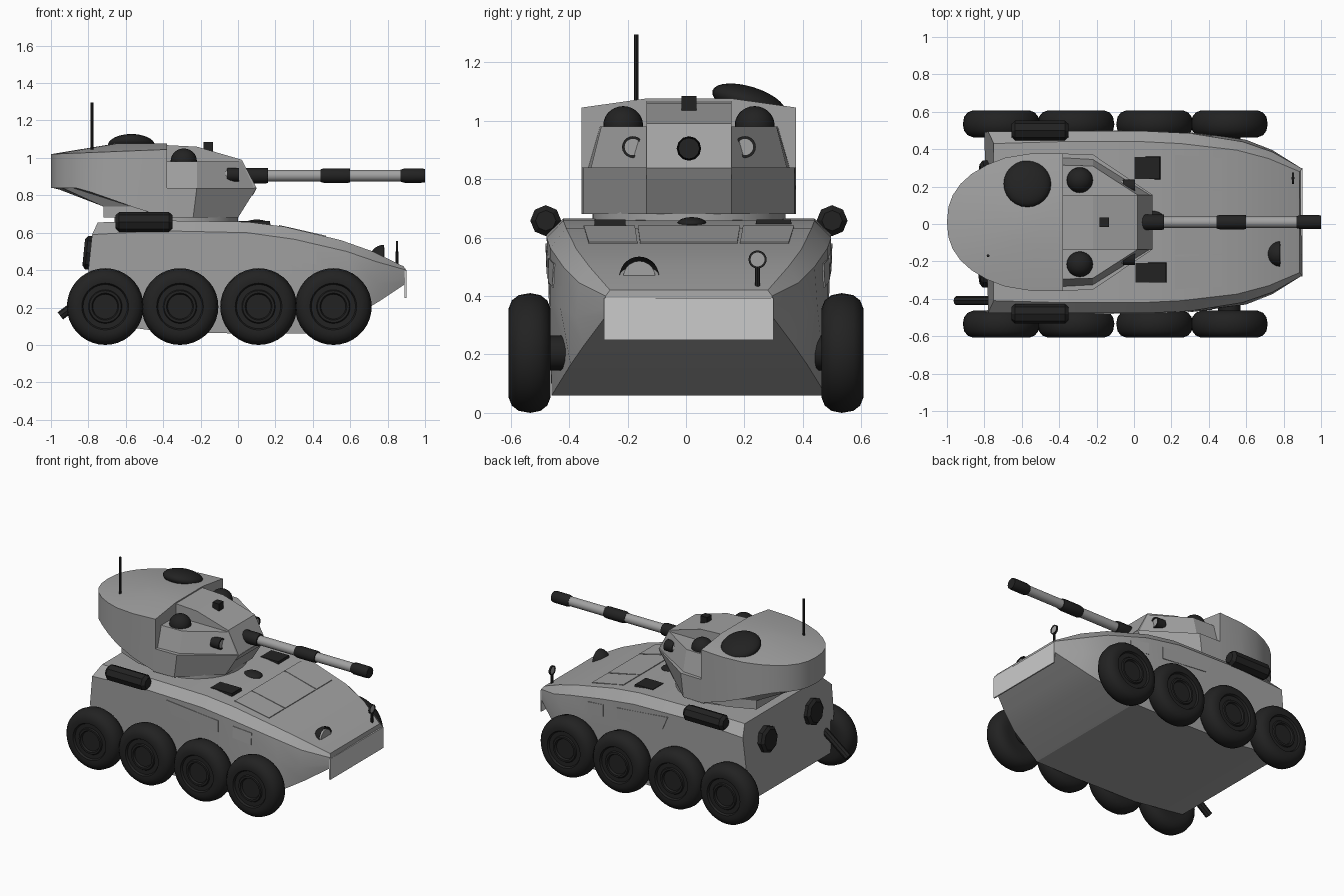
import bpy, bmesh, math
from mathutils import Vector, Matrix
from mathutils.bvhtree import BVHTree

if "Cube" in bpy.data.objects:
    bpy.data.objects.remove(bpy.data.objects["Cube"])

CY = 0.01  # centre line of the body


def material(name, v):
    m = bpy.data.materials.new(name)
    m.diffuse_color = (v, v, v, 1)
    m.use_nodes = True
    m.node_tree.nodes["Principled BSDF"].inputs["Base Color"].default_value = m.diffuse_color
    return m


GREY = material("armour_grey", 0.36)
BLACK = material("rubber_black", 0.016)
LIGHT = material("pale_plate", 0.60)


def finish(name, bm, mat, angle=25):
    bmesh.ops.recalc_face_normals(bm, faces=bm.faces[:])
    me = bpy.data.meshes.new(name)
    bm.to_mesh(me)
    bm.free()
    me.materials.append(mat)
    ob = bpy.data.objects.new(name, me)
    bpy.context.collection.objects.link(ob)
    if angle:
        bpy.ops.object.select_all(action='DESELECT')
        ob.select_set(True)
        bpy.context.view_layer.objects.active = ob
        bpy.ops.object.shade_smooth_by_angle(angle=math.radians(angle))
    return ob


def loft(name, rings, mat, angle=25, cap=True):
    bm = bmesh.new()
    vs = [[bm.verts.new(p) for p in r] for r in rings]
    n = len(rings[0])
    for a, b in zip(vs, vs[1:]):
        for i in range(n):
            j = (i + 1) % n
            bm.faces.new((a[i], a[j], b[j], b[i]))
    if cap:
        bm.faces.new(vs[0])
        bm.faces.new(vs[-1])
    return finish(name, bm, mat, angle)


def mirror(half):
    """Half outline (y >= 0) to a closed ring about the centre line."""
    other = [(x, -y, z) for x, y, z in reversed(half) if y > 1e-6]
    return [(x, y + CY, z) for x, y, z in list(half) + other]


def lathe(name, a, b, profile, mat, n=24, angle=35):
    """Profile of (distance along a-b, radius) spun round that line."""
    a, b = Vector(a), Vector(b)
    q = (b - a).to_track_quat('Z', 'Y')
    rings = [[a + q @ Vector((r * math.cos(2 * math.pi * i / n), r * math.sin(2 * math.pi * i / n), t))
              for i in range(n)] for t, r in profile]
    return loft(name, rings, mat, angle)


def rod(name, a, b, r, mat, n=12):
    return lathe(name, a, b, [(0, r), ((Vector(b) - Vector(a)).length, r)], mat, n)


def box(name, c, s, mat, top=1.0):
    rings = [[(c[0] + sx * k * s[0] / 2, c[1] + sy * k * s[1] / 2, c[2] + sz * s[2] / 2)
              for sx, sy in ((-1, -1), (1, -1), (1, 1), (-1, 1))] for sz, k in ((-1, 1), (1, top))]
    return loft(name, rings, mat, 0)


def dome(name, c, s, mat, tilt=0, keep=None):
    bm = bmesh.new()
    bmesh.ops.create_uvsphere(bm, u_segments=24, v_segments=14, radius=1)
    if keep:  # trim to one side of a plane
        bmesh.ops.bisect_plane(bm, geom=bm.verts[:] + bm.edges[:] + bm.faces[:], plane_co=(0, 0, 0),
                               plane_no=keep, clear_outer=True)
    bm.transform(Matrix.Translation(c) @ Matrix.Rotation(tilt, 4, 'X') @ Matrix.Diagonal((*s, 1)))
    return finish(name, bm, mat, 40)


def ring(name, c, r, t, mat, x0=-0.012, x1=0.012, n=20):
    """Flat ring facing +x."""
    prof = [(x0, r - t), (x0, r), (x1, r), (x1, r - t), (x0, r - t)]
    rings = [[(c[0] + x, c[1] + q * math.cos(2 * math.pi * i / n), c[2] + q * math.sin(2 * math.pi * i / n))
              for i in range(n)] for x, q in prof]
    return loft(name, rings, mat, 30, False)


# Hull: sections from rear to nose (bottom, middle, shoulder, top)
sections = [
    [(-.78, .47, .12), (-.80, .48, .40), (-.78, .485, .59), (-.75, .42, .655)],
    [(-.40, .47, .07), (-.40, .48, .40), (-.40, .487, .61), (-.40, .43, .665)],
    [(.05, .47, .06), (.05, .48, .40), (.05, .487, .60), (.05, .43, .658)],
    [(.40, .47, .06), (.35, .475, .38), (.30, .475, .565), (.25, .42, .632)],
    [(.64, .405, .165), (.60, .44, .36), (.58, .43, .50), (.55, .385, .56)],
    [(.75, .36, .23), (.74, .385, .33), (.74, .375, .445), (.72, .34, .50)],
    [(.90, .285, .33), (.90, .285, .36), (.90, .285, .40), (.885, .27, .42)]]
hull = loft("hull", [mirror(s) for s in sections], GREY, 22)
bm = bmesh.new()
bm.from_mesh(hull.data)
tree = BVHTree.FromBMesh(bm)
bm.free()


def plate(name, pts, d):
    """Thin panel pressed on to the hull along direction d."""
    d = Vector(d)
    hits = [tree.ray_cast(Vector(p), d)[0] for p in pts]
    loft(name, [[h - d * .005 for h in hits], [h + d * .012 for h in hits]], GREY, 0)


# Side and hood panels
for s, side in ((1, "left"), (-1, "right")):
    plate(side + "_long_panel", [(-.21, s, .58), (.18, s, .54), (.18, s, .46), (-.17, s, .49)], (0, -s, 0))
    plate(side + "_short_panel", [(.29, s, .53), (.42, s, .51), (.42, s, .43), (.29, s, .45)], (0, -s, 0))
for i, (y0, y1) in enumerate(((-.35, -.175), (-.165, .185), (.195, .37))):
    plate("hood_panel_%d" % i, [(.22, y0, 1), (.47, y0 * .95, 1), (.47, y1 * .95, 1), (.22, y1, 1)], (0, 0, -1))

# Nose plate
box("nose_plate", (.896, CY, .322), (.009, .58, .144), LIGHT)

# Wheels
tyre = [(0, .12), (.0, .15), (.012, .18), (.035, .198), (.07, .205), (.11, .198), (.133, .18), (.145, .15),
        (.143, .125), (.13, .118), (.13, .09), (.138, .085), (.138, .072), (.125, .066), (.125, .02)]
for s, side in ((1, "left"), (-1, "right")):
    for i, x in enumerate((-.71, -.31, .11, .51)):
        lathe("%s_wheel_%d" % (side, i), (x, s * .463, .205), (x, s, .205), tyre, BLACK, 36, 40)
        rod("%s_axle_%d" % (side, i), (x, s * .40, .205), (x, s * .48, .205), .06, BLACK)
    # Stowage rolls on the hull shoulders
    y = CY + s * .49
    lathe(side + "_stowage_roll", (-.655, y, .658), (-.35, y, .658),
          [(0, .035), (.02, .053), (.285, .053), (.305, .035)], BLACK, 8, 0)
    # Rear octagonal lamps
    lathe("%s_rear_lamp" % side, (-.775, s * .25, .49), (-.825, s * .25, .495),
          [(0, .09), (.035, .09), (.05, .07)], BLACK, 8, 0)

# Exhaust, hood blocks, head lamp and mirror
rod("exhaust", (-.76, -.41, .30), (-.95, -.41, .155), .024, BLACK, 8)
box("left_hatch_block", (.07, .30, .645), (.15, .13, .034), BLACK, .9)
box("right_hatch_block", (.09, -.26, .645), (.17, .11, .034), BLACK, .95)
dome("centre_vent", (.10, .02, .648), (.065, .05, .022), BLACK)
dome("headlamp_hood", (.78, -.16, .465), (.075, .068, .07), BLACK, 0, (1, 0, 0))
rod("headlamp_glass", (.77, -.16, .465), (.783, -.16, .465), .055, GREY, 20)
rod("mirror_post", (.85, .245, .42), (.85, .245, .50), .009, BLACK, 8)
ring("mirror_rim", (.85, .245, .525), .031, .007, BLACK, -.006, .006)
rod("mirror_glass", (.847, .245, .525), (.853, .245, .525), .026, GREY, 16)

# Turret: ring, base, rounded rear body
rod("turret_ring", (-.33, CY, .64), (-.33, CY, .70), .33, GREY, 40)
base = [(-.72, 0), (-.72, .25), (-.55, .32), (-.35, .34)]
flare = [(-.98, 0), (-.94, .18), (-.70, .33), (-.35, .34)]
loft("turret_base", [mirror([(x, y, z) for x, y in o]) for o, z in ((base, .68), (base, .74), (flare, .84))], GREY)
rear = [(-.38 - .62 * math.cos(a), .367 * min(1, 1.06 * math.sin(a) ** .85))
        for a in [math.radians(d) for d in (0, 9, 18, 28, 38, 49, 60, 74, 90)]]


def underside(x):
    return .84 - .16 * max(0, min(1, (x + .85) / .45))


loft("turret_body", [mirror([(x, y, underside(x)) for x, y in rear]),
                     mirror([(x, y, 1.02 + .025 * (x + 1) / .62) for x, y in rear]),
                     mirror([(-.38 + (x + .38) * .45, y * .4, 1.076) for x, y in rear])], GREY, 22)

# Turret front: lower wedge, raised spine and lower shoulders
lower = [(-.40, .367), (-.22, .362), (.10, .145)]
under = [(-.40, .367), (-.24, .362), (.0, .145)]
loft("turret_front", [mirror([(x, y, z) for x, y in o]) for o, z in ((under, .68), (lower, .84))], GREY, 0)
shoulder0 = [(-.40, .345), (-.22, .335), (.085, .145)]
shoulder1 = [(-.40, .305), (-.22, .30), (.02, .145)]
loft("turret_shoulders", [mirror([(x, y, z) for x, y in o]) for o, z in ((shoulder0, .84), (shoulder1, .98))],
     GREY, 0)
spine = [(-.5, .80), (-.5, 1.074), (-.22, 1.06), (.02, .99), (.10, .838), (.08, .80)]
loft("turret_spine", [[(x, CY + y, z) for x, z in spine] for y in (-.145, .145)], GREY, 0)

# Gun
GZ = .905
rod("barrel", (0, CY, GZ), (.98, CY, GZ), .031, GREY, 16)
for name, x0, x1, r in (("barrel_root", .03, .16, .042), ("barrel_sleeve", .44, .60, .039),
                        ("barrel_muzzle", .87, 1.0, .038)):
    lathe(name, (x0, CY, GZ), (x1, CY, GZ),
          [(0, r * .85), (.02, r), (x1 - x0 - .02, r), (x1 - x0, r * .95)], BLACK, 12, 40)

# Sights, hatch dome, antenna
for s, side in ((1, "left"), (-1, "right")):
    dome(side + "_sight_dome", (-.29, CY + s * .225, .985), (.07, .068, .065), BLACK)
    ring(side + "_scope_rim", (-.02, CY + s * .192, .91), .037, .009, BLACK, -.04, .025)
    rod(side + "_scope_glass", (-.08, CY + s * .192, .91), (.0, CY + s * .192, .91), .03, GREY, 20)
dome("hatch_dome", (-.57, .215, 1.065), (.127, .13, .052), BLACK, math.radians(-17))
box("roof_sight", (-.16, CY, 1.06), (.05, .052, .05), BLACK)
rod("antenna", (-.78, -.17, 1.02), (-.78, -.17, 1.295), .008, BLACK, 8)
